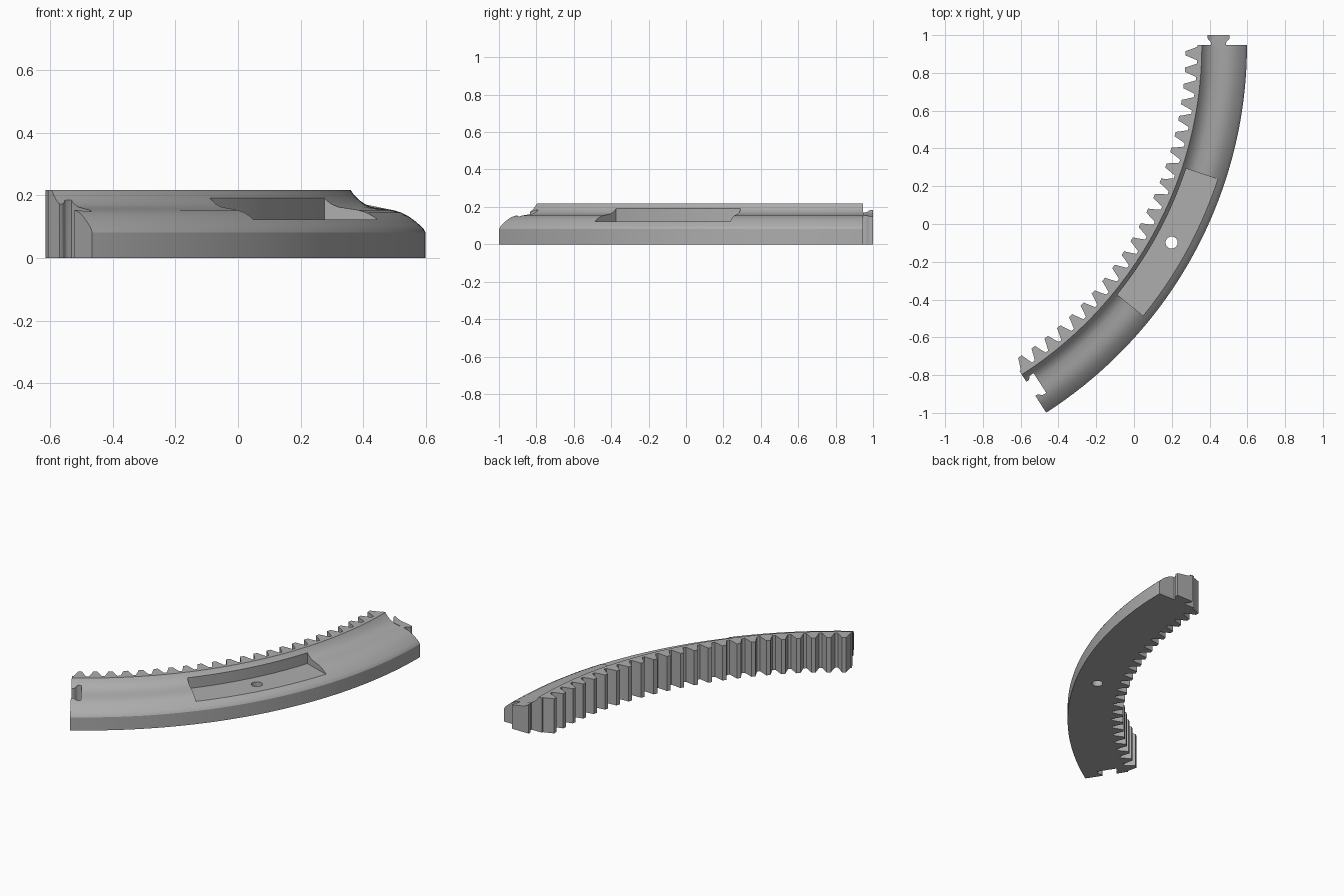
import bpy, bmesh, math
from mathutils import Matrix, Vector

if "Cube" in bpy.data.objects:
    bpy.data.objects.remove(bpy.data.objects["Cube"], do_unlink=True)

CENTRE = Vector((-1.714, 0.947, 0))   # centre of the arc
SWEEP = math.radians(57.3)            # arc swept clockwise from +x
ROOT, TIP = 2.05, 1.988               # tooth root and tip radii
TEETH, STEPS = 23, 92
TOP = 0.217

grey = bpy.data.materials.new("plain_grey")
grey.use_nodes = True
grey.diffuse_color = (0.42, 0.42, 0.42, 1)
grey.node_tree.nodes["Principled BSDF"].inputs["Base Color"].default_value = grey.diffuse_color

# Cross-section top curve as (radius, height), from inner ridge to outer wall
CREST = [(2.073, TOP), (2.084, 0.201), (2.1, 0.185), (2.118, 0.172), (2.14, 0.163),
         (2.18, 0.157), (2.208, 0.153), (2.235, 0.145), (2.258, 0.133),
         (2.28, 0.117), (2.297, 0.102), (2.306, 0.093), (2.312, 0.082)]


def crest_height(r):
    for (r0, z0), (r1, z1) in zip(CREST, CREST[1:]):
        if r0 <= r <= r1:
            return z0 + (z1 - z0) * (r - r0) / (r1 - r0)
    return TOP


def polar(r, a, z=0.0):
    return CENTRE + Vector((r * math.cos(a), -r * math.sin(a), z))


def finish(name, bm):
    bmesh.ops.recalc_face_normals(bm, faces=bm.faces)
    mesh = bpy.data.meshes.new(name)
    bm.to_mesh(mesh)
    bm.free()
    obj = bpy.data.objects.new(name, mesh)
    obj.data.materials.append(grey)
    bpy.context.collection.objects.link(obj)
    return obj


def sweep(name, section, a0, a1, steps):
    """Carry a closed (radius, height) section along the arc."""
    bm = bmesh.new()
    rings = [[bm.verts.new(polar(r, a0 + (a1 - a0) * i / steps, z)) for r, z in section]
             for i in range(steps + 1)]
    n = len(section)
    for a, b in zip(rings, rings[1:]):
        for j in range(n):
            bm.faces.new((a[j], a[(j + 1) % n], b[(j + 1) % n], b[j]))
    bm.faces.new(rings[0])
    bm.faces.new(rings[-1])
    return finish(name, bm)


def prism(bm, outline, z0, height):
    """Extrude plan points; height maps each point to its top z."""
    low = [bm.verts.new((p.x, p.y, z0)) for p in outline]
    high = [bm.verts.new((p.x, p.y, height(p))) for p in outline]
    n = len(outline)
    for i in range(n):
        bm.faces.new((low[i], low[(i + 1) % n], high[(i + 1) % n], high[i]))
    bm.faces.new(low)
    bmesh.ops.triangulate(bm, faces=[bm.faces.new(high)])


def cut(obj, cutter):
    cutter.hide_render = True
    mod = obj.modifiers.new("cut", 'BOOLEAN')
    mod.operation, mod.solver, mod.object = 'DIFFERENCE', 'EXACT', cutter
    bpy.context.view_layer.objects.active = obj
    bpy.ops.object.modifier_apply(modifier=mod.name)
    bpy.data.objects.remove(cutter, do_unlink=True)


def smooth(obj):
    bpy.ops.object.select_all(action='DESELECT')
    obj.select_set(True)
    bpy.context.view_layer.objects.active = obj
    bpy.ops.object.shade_smooth_by_angle(angle=math.radians(28))


# Curved rail body
rail = sweep("curved_rail", [(ROOT, 0), (ROOT, TOP)] + CREST + [(2.312, 0)], 0, SWEEP, STEPS)

# Pocket in the top, open toward the outer side
cut(rail, sweep("pocket_cutter", [(2.094, 0.123), (2.4, 0.123), (2.4, 0.4), (2.094, 0.4)],
                math.radians(18.2), math.radians(39.1), 34))

# Screw hole through the pocket floor
bm = bmesh.new()
bmesh.ops.create_cone(bm, cap_ends=True, segments=32, radius1=0.032, radius2=0.032, depth=1,
                      matrix=Matrix.Translation(polar(2.18, SWEEP / 2)))
cut(rail, finish("hole_cutter", bm))


# Dovetail outline: half widths along the joint, mirrored about its middle
def dovetail(start, grow=0.0):
    mid = 2.162
    half = [(0.040, start), (0.040, 0.012), (0.044, 0.02), (0.055, 0.03),
            (0.058, 0.037), (0.058, 0.053 + grow)]
    side = [(mid - w - grow, y) for w, y in half]
    end = [(mid + k * 0.02, 0.053 + grow) for k in (-2, -1, 0, 1, 2)]
    other = [(mid + w + grow, y) for w, y in reversed(half)]
    return [CENTRE + Vector((r, y, 0)) for r, y in side + end + other]


# Tongue at the back end
bm = bmesh.new()
prism(bm, dovetail(-0.001), 0, lambda p: crest_height(p.x - CENTRE.x))
smooth(finish("joint_tongue", bm))

# Matching notch at the front end
turn = Matrix.Translation(CENTRE) @ Matrix.Rotation(-SWEEP, 4, 'Z') @ Matrix.Translation(-CENTRE)
bm = bmesh.new()
prism(bm, [turn @ p for p in dovetail(-0.05, 0.004)], -0.1, lambda p: 0.4)
cut(rail, finish("notch_cutter", bm))
smooth(rail)

# Gear teeth along the inner wall
bm = bmesh.new()
pitch = SWEEP / TEETH
flank = [(ROOT + 0.003, 0.42), (ROOT - 0.004, 0.385), (2.02, 0.27), (2.0, 0.185), (TIP, 0.14)]
for i in range(TEETH):
    mid = (i + 0.5) * pitch
    outline = [polar(r, mid - w * pitch) for r, w in flank]
    outline += [polar(r, mid + w * pitch) for r, w in reversed(flank)]
    prism(bm, outline, 0, lambda p: TOP)
smooth(finish("gear_teeth", bm))
